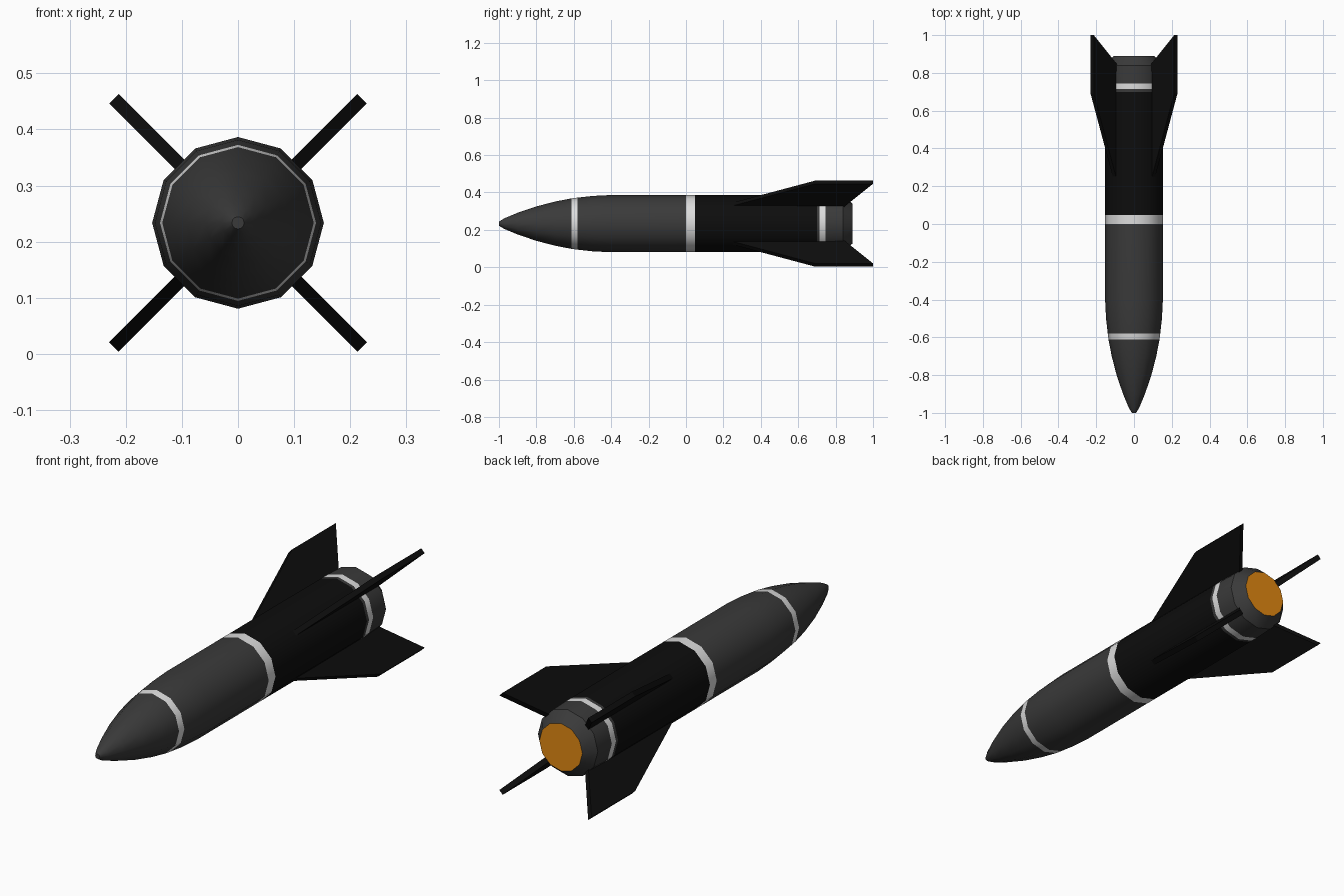
import bpy, bmesh, math
from mathutils import Vector

if "Cube" in bpy.data.objects:
    bpy.data.objects.remove(bpy.data.objects["Cube"])

AXIS_Z = 0.2335
SIDES = 12


def material(name, rgb):
    m = bpy.data.materials.new(name)
    m.diffuse_color = (*rgb, 1)
    m.use_nodes = True
    m.node_tree.nodes["Principled BSDF"].inputs["Base Color"].default_value = m.diffuse_color
    return m


GREY = material("dark_grey", (0.042, 0.042, 0.042))
BLACK = material("black", (0.004, 0.004, 0.004))
SILVER = material("silver", (0.72, 0.72, 0.72))
ORANGE = material("orange", (0.76, 0.25, 0.006))


def finish(name, bm, mats, smooth=True):
    bmesh.ops.recalc_face_normals(bm, faces=bm.faces)
    me = bpy.data.meshes.new(name)
    bm.to_mesh(me)
    bm.free()
    for m in mats:
        me.materials.append(m)
    ob = bpy.data.objects.new(name, me)
    bpy.context.collection.objects.link(ob)
    if smooth:
        bpy.ops.object.select_all(action='DESELECT')
        ob.select_set(True)
        bpy.context.view_layer.objects.active = ob
        bpy.ops.object.shade_smooth_by_angle(angle=math.radians(35))
    return ob


# Hull: one twelve-sided turned profile (y, radius), coloured in bands along y
profile = [(-1, 0.011), (-0.97, 0.029), (-0.9, 0.058), (-0.8, 0.092),
           (-0.7, 0.118), (-0.612, 0.135), (-0.58, 0.139), (-0.5, 0.148),
           (-0.4, 0.153), (0, 0.153), (0.048, 0.153), (0.4, 0.153),
           (0.70, 0.152), (0.715, 0.152), (0.745, 0.152), (0.84, 0.149),
           (0.89, 0.107)]
bands = [(-0.612, 0), (-0.58, 2), (0, 0), (0.048, 2), (0.70, 1),
         (0.715, 0), (0.745, 2), (0.89, 0)]

bm = bmesh.new()
rings = []
for y, r in profile:
    rings.append([bm.verts.new((r * math.cos(2 * math.pi * i / SIDES), y,
                                AXIS_Z + r * math.sin(2 * math.pi * i / SIDES)))
                  for i in range(SIDES)])
for a, b in zip(rings, rings[1:]):
    for i in range(SIDES):
        j = (i + 1) % SIDES
        f = bm.faces.new((a[i], a[j], b[j], b[i]))
        mid = f.calc_center_median().y
        f.material_index = next(k for limit, k in bands if mid < limit)
bm.faces.new(rings[0])
# Glowing exhaust disc closes the tail
bm.faces.new(rings[-1]).material_index = 3
finish("hull", bm, [GREY, BLACK, SILVER, ORANGE])

# Four swept tail fins on the diagonals, outline in (radius, y)
outline = [(0.13, 0.205), (0.313, 0.69), (0.313, 1.0), (0.13, 0.838)]
HALF = 0.012
for n in range(4):
    ang = math.radians(45 + 90 * n)
    out = Vector((math.cos(ang), 0, math.sin(ang)))
    side = Vector((-math.sin(ang), 0, math.cos(ang)))
    bm = bmesh.new()
    left, right = [[bm.verts.new(out * r + side * s + Vector((0, y, AXIS_Z)))
                    for r, y in outline] for s in (-HALF, HALF)]
    bm.faces.new(left)
    bm.faces.new(right[::-1])
    for i in range(4):
        j = (i + 1) % 4
        bm.faces.new((left[i], left[j], right[j], right[i]))
    finish("tail_fin_%d" % (n + 1), bm, [BLACK], smooth=False)
